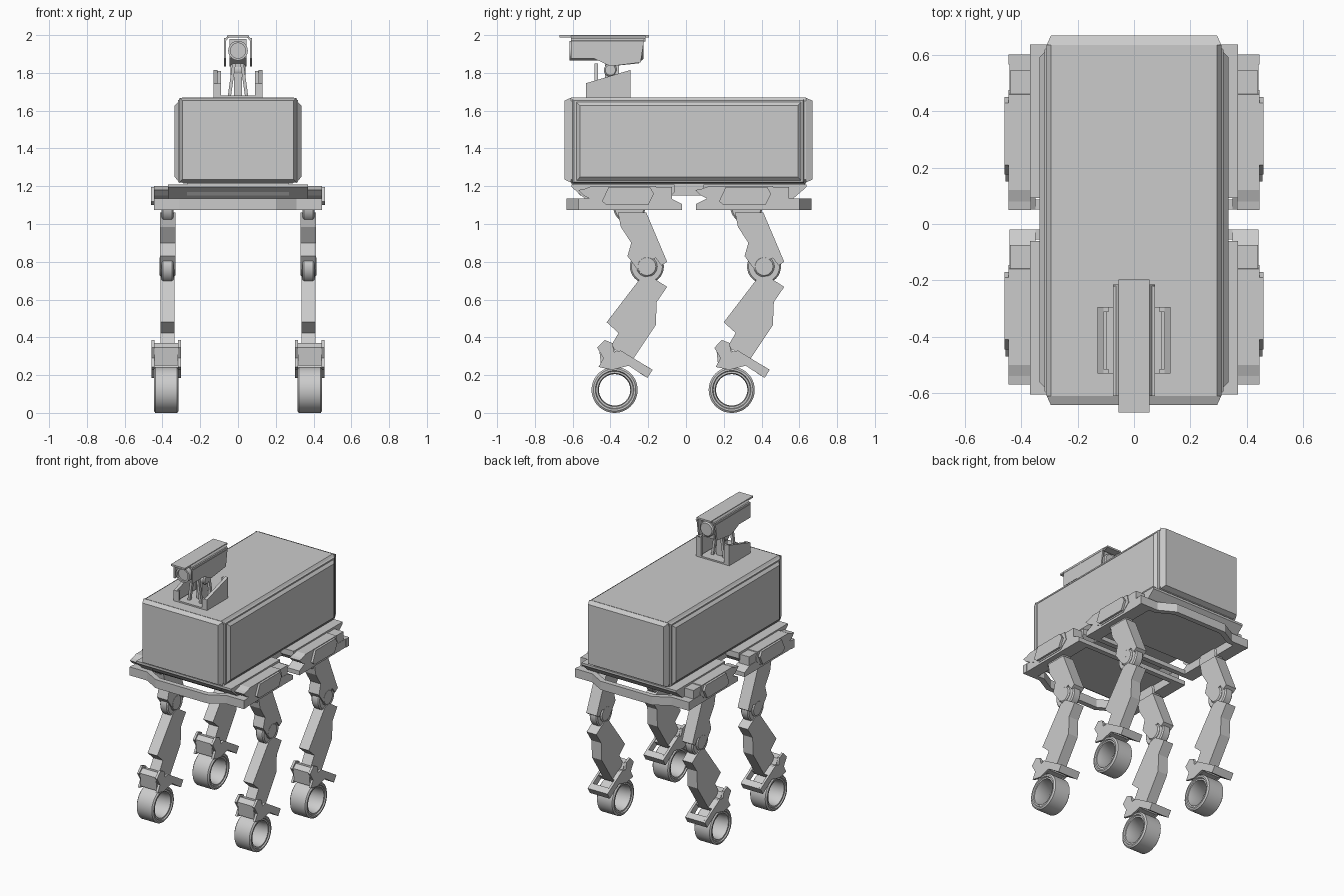
import bpy, bmesh, math
from mathutils import Vector

if "Cube" in bpy.data.objects:
    bpy.data.objects.remove(bpy.data.objects["Cube"])

grey = bpy.data.materials.new("light grey")
grey.diffuse_color = (0.6, 0.6, 0.6, 1)
grey.use_nodes = True
grey.node_tree.nodes["Principled BSDF"].inputs["Base Color"].default_value = grey.diffuse_color


def finish(name, bm, smooth=False):
    bmesh.ops.recalc_face_normals(bm, faces=bm.faces)
    me = bpy.data.meshes.new(name)
    bm.to_mesh(me)
    bm.free()
    me.materials.append(grey)
    ob = bpy.data.objects.new(name, me)
    bpy.context.collection.objects.link(ob)
    if smooth:
        bpy.context.view_layer.objects.active = ob
        ob.select_set(True)
        bpy.ops.object.shade_smooth_by_angle(angle=math.radians(35))
        ob.select_set(False)
    return ob


def prism(name, pts, lo, hi, axis="x"):
    """Extrude a 2D outline: (y,z) along x, (x,z) along y or (x,y) along z."""
    bm = bmesh.new()
    put = {"x": lambda p, t: (t, p[0], p[1]),
           "y": lambda p, t: (p[0], t, p[1]),
           "z": lambda p, t: (p[0], p[1], t)}[axis]
    a = [bm.verts.new(put(p, lo)) for p in pts]
    b = [bm.verts.new(put(p, hi)) for p in pts]
    bm.faces.new(a)
    bm.faces.new(b)
    n = len(pts)
    for i in range(n):
        bm.faces.new((a[i], a[(i + 1) % n], b[(i + 1) % n], b[i]))
    return finish(name, bm)


def box(name, x, y, z):
    return prism(name, [(x[0], y[0]), (x[1], y[0]), (x[1], y[1]), (x[0], y[1])], z[0], z[1], "z")


def panel(name, axis, u, v, lo, hi, inset):
    """Raised rectangular panel whose rim slopes inwards from lo to hi."""
    bm = bmesh.new()
    rings = []
    for t, i in ((lo, 0), (hi, inset)):
        c = [(u[0] + i, v[0] + i), (u[1] - i, v[0] + i), (u[1] - i, v[1] - i), (u[0] + i, v[1] - i)]
        rings.append([bm.verts.new((t, *p) if axis == "x" else (p[0], t, p[1])) for p in c])
    a, b = rings
    bm.faces.new(a)
    bm.faces.new(b)
    for i in range(4):
        bm.faces.new((a[i], a[(i + 1) % 4], b[(i + 1) % 4], b[i]))
    return finish(name, bm)


def lathe(name, profile, centre, axis="x", n=40):
    """Spin a closed (offset, radius) outline about an axis through centre."""
    bm = bmesh.new()
    rows = []
    for k in range(n):
        a = 2 * math.pi * k / n
        c, s = math.cos(a), math.sin(a)
        rows.append([bm.verts.new(Vector(centre) + Vector((o, r * c, r * s) if axis == "x" else (r * c, o, r * s)))
                     for o, r in profile])
    m = len(profile)
    for k in range(n):
        p, q = rows[k], rows[(k + 1) % n]
        for i in range(m):
            j = (i + 1) % m
            bm.faces.new((p[i], p[j], q[j], q[i]))
    bmesh.ops.remove_doubles(bm, verts=bm.verts, dist=1e-5)
    return finish(name, bm, True)


def disc(name, centre, r, half, axis="x", n=32):
    return lathe(name, [(-half, 0.001), (-half, r - .008), (-half + .008, r),
                        (half - .008, r), (half, r - .008), (half, 0.001)], centre, axis, n)


# Cargo body with raised, bevelled side and end panels
body = [(-.31, 1.235), (-.29, 1.215), (.29, 1.215), (.31, 1.235), (.31, 1.65), (.295, 1.67), (-.295, 1.67), (-.31, 1.65)]
prism("cargo_body", body, -.61, .635, "y")
panel("front_panel", "y", (-.31, .31), (1.22, 1.668), -.61, -.643, .015)
panel("back_panel", "y", (-.31, .31), (1.22, 1.668), .635, .669, .015)
for s in (-1, 1):
    panel("side_frame", "x", (-.60, .625), (1.217, 1.66), s * .31, s * .318, .006)
    panel("side_panel", "x", (-.58, .61), (1.23, 1.645), s * .318, s * .335, .018)
prism("keel", [(-.60, 1.235), (-.60, 1.20), (-.56, 1.15), (.585, 1.15), (.63, 1.20), (.63, 1.235)], -.27, .27)

# Front and rear chassis halves, mirrored across the middle
for end in (0, 1):
    def my(y):
        return .032 - y if end else y

    tag = "rear" if end else "front"
    slab = [(-.605, 1.21), (-.605, 1.195), (-.53, 1.13), (-.10, 1.13), (-.06, 1.17), (-.06, 1.21)]
    prism(tag + "_chassis_plate", [(my(y), z) for y, z in slab], -.37, .37)
    bumper = [(-.445, -.57), (-.31, -.57), (-.20, -.632), (.20, -.632), (.31, -.57), (.445, -.57),
              (.445, -.535), (.30, -.535), (.19, -.597), (-.19, -.597), (-.30, -.535), (-.445, -.535)]
    prism(tag + "_bumper", [(x, my(y)) for x, y in bumper], 1.075, 1.135, "z")
    box(tag + "_crossbar", (-.44, .44), sorted((my(-.055), my(-.02))), (1.075, 1.105))
    for s in (-1, 1):
        rail = [(-.57, 1.075), (-.57, 1.135), (-.08, 1.135), (-.02, 1.105), (-.02, 1.075)]
        prism(tag + "_rail", [(my(y), z) for y, z in rail], s * .35, s * .442)

# Four legs, each with hip, thigh, knee, shin, ankle and wheel
hip = [(-.54, 1.15), (-.57, 1.18), (-.54, 1.185), (-.50, 1.20), (-.16, 1.20), (-.145, 1.14), (-.20, 1.09), (-.42, 1.09)]
thigh = [(-.36, 1.06), (-.21, 1.06), (-.10, .80), (-.13, .78), (-.16, .82), (-.21, .80),
         (-.24, .735), (-.31, .83), (-.29, .90), (-.345, .985)]
shin = [(-.19, .725), (-.10, .667), (-.155, .587), (-.16, .465), (-.283, .28), (-.40, .35),
        (-.357, .423), (-.42, .48), (-.24, .715)]
ankle = [(-.47, .345), (-.43, .386), (-.39, .37), (-.38, .323), (-.345, .33), (-.177, .228),
         (-.204, .185), (-.304, .25), (-.39, .228), (-.463, .243), (-.437, .29)]
core = [(-.46, .345), (-.43, .37), (-.39, .36), (-.37, .32), (-.34, .32), (-.28, .285), (-.31, .25), (-.45, .25)]
toe = [(-.215, .252), (-.177, .228), (-.204, .185), (-.242, .208)]
tyre = [(-.066, .112), (-.058, .122), (.058, .122), (.066, .112), (.066, .102), (.058, .098),
        (.058, .088), (.03, .083), (-.03, .083), (-.058, .088), (-.058, .098), (-.066, .102)]
for s in (-1, 1):
    for dy in (0, .62):
        def part(name, pts, a, b):
            prism(name, [(y + dy, z) for y, z in pts], s * a, s * b)

        part("hip_block", hip, .365, .445)
        part("hip_cover", [(-.445, 1.12), (-.41, 1.195), (-.19, 1.195), (-.17, 1.16), (-.20, 1.10), (-.42, 1.10)], .445, .46)
        box("hip_step", sorted((s * .36, s * .44)), (-.17 + dy, -.075 + dy), (1.12, 1.195))
        disc("hip_joint", (s * .373, -.30 + dy, 1.09), .085, .032)
        part("thigh", thigh, .332, .414)
        disc("knee_joint", (s * .373, -.207 + dy, .775), .09, .031)
        disc("knee_cap", (s * .373, -.207 + dy, .775), .055, .042)
        part("shin", shin, .335, .411)
        for a, b in ((.302, .318), (.442, .457)):
            part("ankle_plate", ankle, a, b)
        part("ankle_core", core, .318, .442)
        part("ankle_crossbar", toe, .318, .442)
        lathe("wheel", tyre, (s * .38, -.378 + dy, .122), n=48)

# Turret base: low bracket walls either side of a tapered pedestal
box("turret_base", (-.10, .10), (-.53, -.295), (1.668, 1.68))
wall = [(-.53, 1.67), (-.53, 1.745), (-.295, 1.815), (-.295, 1.67)]
for s in (-1, 1):
    prism("bracket_wall", wall, s * .108, s * .13)
    box("bracket_front_lip", sorted((s * .09, s * .115)), (-.53, -.515), (1.67, 1.745))
    box("bracket_back_lip", sorted((s * .09, s * .115)), (-.312, -.295), (1.67, 1.81))
    strut = [(s * .055, 1.67), (s * .038, 1.67), (s * .012, 1.85), (s * .03, 1.85)]
    prism("pedestal_strut", strut, -.485, -.465, "y")
    prism("pedestal_strut_back", strut, -.375, -.355, "y")
disc("pivot", (0, -.40, 1.815), .035, .04, "x", 20)
box("pedestal", (-.022, .022), (-.43, -.37), (1.675, 1.85))

# Turret head: hooded housing with a round barrel and lens
hood = [(-.075, 1.84), (-.075, 1.97), (-.052, 2.0), (.052, 2.0), (.075, 1.97), (.075, 1.84),
        (.068, 1.84), (.068, 1.965), (.048, 1.988), (-.048, 1.988), (-.068, 1.965), (-.068, 1.84)]
cheek = [(-.61, 1.875), (-.485, 1.875), (-.40, 1.835), (-.24, 1.855), (-.22, 1.985), (-.61, 1.985)]
for s in (-1, 1):
    prism("hood_cheek", cheek, s * .064, s * .074)
prism("hood_roof", [hood[i] for i in (1, 2, 3, 4, 7, 8, 9, 10)], -.61, -.215, "y")
box("hood_visor", (-.055, .055), (-.669, -.197), (1.988, 2.0))
prism("head_housing", [(-.58, 1.88), (-.48, 1.875), (-.40, 1.835), (-.25, 1.85), (-.24, 1.98), (-.58, 1.98)], -.045, .045)
disc("barrel", (0, -.415, 1.918), .052, .19, "y", 32)
lathe("lens_ring", [(-.012, .04), (-.012, .052), (.012, .052), (.012, .04)], (0, -.605, 1.918), "y", 32)
